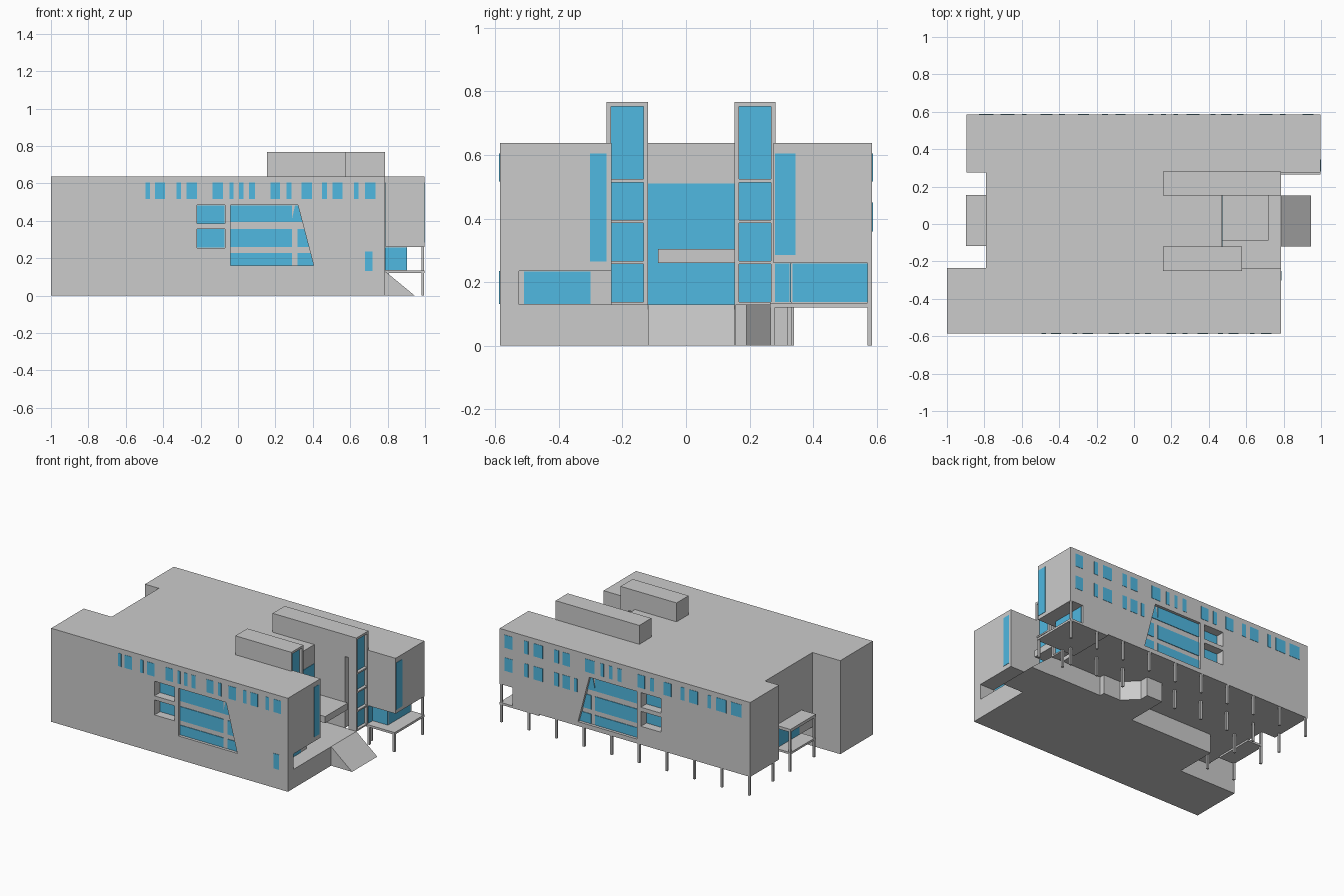
import bpy, bmesh
from mathutils import Vector

if "Cube" in bpy.data.objects:
    bpy.data.objects.remove(bpy.data.objects["Cube"])

glass = bpy.data.materials.new("glass_blue")
glass.diffuse_color = (0.08, 0.48, 0.75, 1)
glass.use_nodes = True
glass.node_tree.nodes["Principled BSDF"].inputs["Base Color"].default_value = glass.diffuse_color


def prism(name, pts, axis, lo, hi, mat=None):
    """Extrude a 2D outline: along z (x,y points) or along y (x,z points)."""
    bm = bmesh.new()
    to3 = (lambda p, t: (p[0], p[1], t)) if axis == 'z' else (lambda p, t: (p[0], t, p[1]))
    face = bm.faces.new([bm.verts.new(to3(p, lo)) for p in pts])
    ext = bmesh.ops.extrude_face_region(bm, geom=[face])
    d = Vector(to3((0, 0), hi - lo))
    bmesh.ops.translate(bm, vec=d, verts=[v for v in ext['geom'] if isinstance(v, bmesh.types.BMVert)])
    bmesh.ops.recalc_face_normals(bm, faces=bm.faces)
    me = bpy.data.meshes.new(name)
    bm.to_mesh(me)
    bm.free()
    ob = bpy.data.objects.new(name, me)
    bpy.context.collection.objects.link(ob)
    if mat:
        me.materials.append(mat)
    return ob


def box(name, x, y, z, mat=None):
    return prism(name, [(x[0], y[0]), (x[1], y[0]), (x[1], y[1]), (x[0], y[1])], 'z', z[0], z[1], mat)


def cut(target, cutter):
    m = target.modifiers.new("cut", 'BOOLEAN')
    m.operation, m.solver, m.object = 'DIFFERENCE', 'EXACT', cutter
    cutter.hide_render = True
    bpy.context.view_layer.objects.active = target
    bpy.ops.object.modifier_apply(modifier=m.name)
    bpy.data.objects.remove(cutter)


W = 0.586   # half depth of the building
F = 0.13    # raised floor level
R = 0.638   # roof level

# Raised main storeys
body = prism("main_body", [
    (-1, -W), (.787, -W), (.787, -.235), (.5, -.235), (.5, -.12), (.47, -.12), (.47, .155),
    (.7, .155), (.7, .275), (.997, .275), (.997, W), (-.895, W), (-.895, .275),
    (-.79, .275), (-.79, -.235), (-1, -.235)], 'z', F, R)

# Solid ground storey with a stepped rear edge
prism("ground_base", [
    (-1, -W), (.787, -W), (.787, .155), (.4, .155), (.4, .19), (.27, .19), (.18, .28), (.18, .34),
    (.06, .34), (.06, .05), (-.57, .05), (-.57, -.235), (-1, -.235)], 'z', 0, F)

# Open terrace under the end of the rear wing
cut(body, box("cutter", (.9, 1.1), (.2, .7), (F - .1, .26)))
cut(body, box("cutter", (.785, 1.0), (.2, .33), (F - .1, .26)))
box("terrace_deck", (.7, .997), (.265, W), (.12, .135))
box("terrace_end_glass", (.898, .903), (.335, .572), (.137, .258), glass)
box("terrace_side_glass", (.787, .9), (.327, .332), (.137, .258), glass)
box("terrace_inner_glass", (.785, .789), (.28, .326), (.137, .258), glass)

# Corner recess in the front wing
cut(body, box("cutter", (.68, .9), (-.525, -.2), (.05, .235)))
box("recess_glass", (.679, .684), (-.51, -.30), (.131, .233), glass)

# Angled window and two balconies, on the front and rear walls
LEFT, TOP_R, BOT_R, Z0, Z1 = -.04, .32, .405, .16, .485


def slant(z):
    return TOP_R + (BOT_R - TOP_R) * (Z1 - z) / (Z1 - Z0)


for s, side in ((-1, "front"), (1, "rear")):
    def span(a, b):
        return sorted((s * (W - a), s * (W - b)))
    lo, hi = span(-.05, .02)
    cut(body, prism("cutter", [(LEFT, Z0), (BOT_R, Z0), (TOP_R, Z1), (LEFT, Z1)], 'y', lo, hi))
    lo, hi = span(.016, .022)
    for a, b in ((.162, .228), (.26, .355), (.393, .483)):
        prism(side + "_slanted_window", [(LEFT, a), (.288, a), (.288, b), (LEFT, b)], 'y', lo, hi, glass)
        prism(side + "_slanted_side_pane", [(.32 - .035 * (a > .39) - .0, a) if a > .39 else (.318, a),
              (slant(a), a), (slant(b), b), (.318 if b < .4 else .305, b)], 'y', lo, hi, glass)
    for a, b in ((.255, .357), (.385, .485)):
        cut(body, box("cutter", (-.22, -.07), span(-.05, .06), (a, b)))
        box(side + "_balcony_glass", (-.218, -.072), span(.056, .062), (a + .002, b - .002), glass)


# Rows of narrow windows
def window_row(name, spans, y, z):
    for a, b in spans:
        box(name, (a, b), (y - .002, y + .002), z, glass)


window_row("front_window", [
    (-.495, -.47), (-.445, -.39), (-.33, -.305), (-.275, -.22), (-.135, -.08), (-.045, -.025),
    (.005, .03), (.06, .09), (.175, .225), (.26, .285), (.34, .395), (.45, .475), (.505, .56),
    (.62, .645), (.68, .735)], -W, (.517, .605))
window_row("front_low_window", [(.68, .72)], -W, (.132, .235))
rear = [(.90, .96), (.78, .81), (.67, .74), (.55, .585), (.465, .52), (.28, .35), (.21, .235),
        (.145, .17), (.075, .105), (-.10, -.045), (-.17, -.14), (-.30, -.24), (-.40, -.37),
        (-.50, -.435), (-.60, -.575), (-.715, -.64), (-.83, -.75)]
window_row("rear_upper_window", rear, W, (.517, .605))
window_row("rear_lower_window", rear[:5] + [(.41, .435)], W, (.36, .45))

# Tall corner windows on the right-hand ends
box("front_wing_end_window", (.785, .789), (-.302, -.25), (.265, .605), glass)
box("rear_wing_end_window", (.995, .999), (.28, .345), (.285, .605), glass)


# Two stair towers rising through the roof, each with a gridded glass end
def tower(name, x1, y0, y1):
    T = .767
    box(name + "_core", (x1 - .06, x1 - .025), (y0, y1), (F, T))
    box(name + "_roof_block", (.155, x1 - .06), (y0, y1), (R - .02, T))
    for a, b in ((y0, y0 + .014), (y1 - .014, y1)):
        box(name + "_side_wall", (x1 - .03, x1), (a, b), (F, T))
    for z in (.128, .257, .386, .514, .752):
        box(name + "_shelf", (x1 - .03, x1), (y0, y1), (z, z + (.015 if z > .7 else .01)))
    box(name + "_glass", (x1 - .026, x1 - .021), (y0 + .014, y1 - .014), (F + .008, T - .015), glass)


tower("rear_tower", .787, .152, .282)
tower("front_tower", .578, -.25, -.12)

# Entrance between the towers: glass wall, canopy and ramp
box("entrance_glass", (.468, .473), (-.12, .152), (F, .51), glass)
box("entrance_canopy", (.47, .72), (-.088, .155), (.26, .305))
ramp = prism("entrance_ramp", [(.787, 0), (.945, 0), (.787, F)], 'y', -.12, .152)

# Left-hand porch: deck, canopy and door
box("porch_deck", (-.897, -.78), (-.118, .155), (.118, F + .002))
box("porch_canopy", (-.897, -.78), (-.118, .155), (.27, .29))
box("porch_door_glass", (-.793, -.788), (-.09, .13), (.135, .265), glass)


# Slim square posts
def post(name, x, y, top=F):
    box(name, (x - .007, x + .007), (y - .007, y + .007), (0, top))


for i in range(10):
    x = .988 - .208 * i
    post("rear_post", x, .578, .26 if i == 0 else F)
    if not (.05 < x < .3) and x < .9:
        post("inner_post", x, .326)
for x in (.988, .8):
    post("terrace_post", x, .273)
for y in (-.11, .147):
    post("porch_post", -.889, y, .27)
    post("porch_inner_post", -.68, y)
